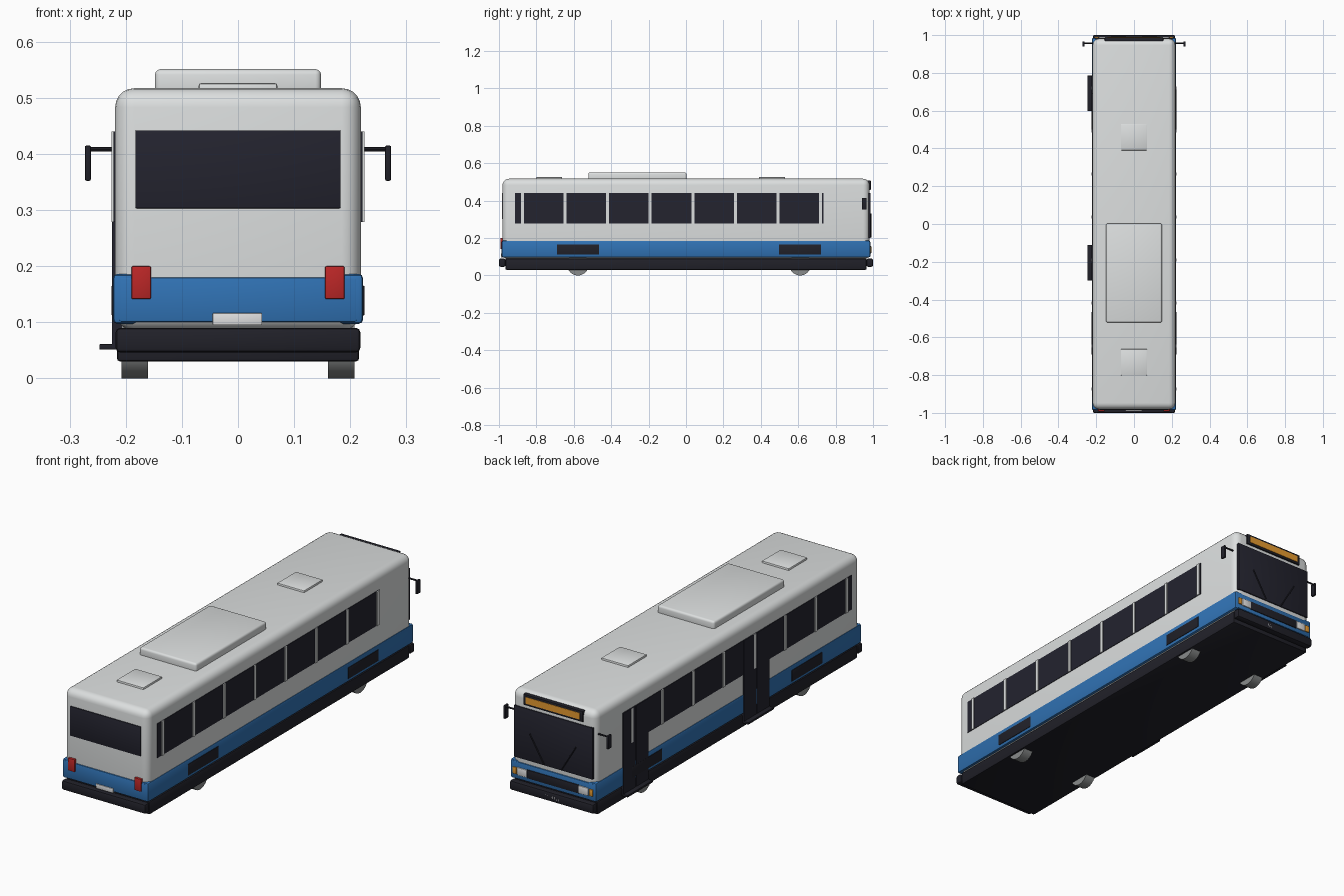
import bpy, bmesh, math
from mathutils import Vector, Matrix

cube = bpy.data.objects.get("Cube")
if cube:
    bpy.data.objects.remove(cube, do_unlink=True)


def material(name, r, g, b):
    m = bpy.data.materials.new(name)
    m.use_nodes = True
    m.diffuse_color = (r, g, b, 1)
    m.node_tree.nodes["Principled BSDF"].inputs["Base Color"].default_value = (r, g, b, 1)
    return m


white = material("white paint", .72, .74, .74)
blue = material("blue paint", .03, .17, .46)
glass = material("dark glass", .017, .017, .028)
black = material("black trim", .015, .015, .022)
red = material("red lens", .5, .02, .02)
amber = material("amber lens", .8, .33, .03)
silver = material("pale lamp", .75, .75, .75)
grey = material("wheel grey", .25, .26, .26)


def finish(name, bm, mat):
    mesh = bpy.data.meshes.new(name)
    bm.to_mesh(mesh)
    bm.free()
    mesh.materials.append(mat)
    ob = bpy.data.objects.new(name, mesh)
    bpy.context.collection.objects.link(ob)
    bpy.ops.object.select_all(action='DESELECT')
    ob.select_set(True)
    bpy.context.view_layer.objects.active = ob
    bpy.ops.object.shade_smooth_by_angle(angle=math.radians(35))
    return ob


def box(name, mat, xs, ys, zs, bevel=0, segments=2):
    """Box between the given limits, with optional rounded edges."""
    bm = bmesh.new()
    lo, hi = Vector((xs[0], ys[0], zs[0])), Vector((xs[1], ys[1], zs[1]))
    place = Matrix.Translation((lo + hi) / 2) @ Matrix.Diagonal((hi - lo).to_4d())
    bmesh.ops.create_cube(bm, size=1, matrix=place)
    if bevel:
        bmesh.ops.bevel(bm, geom=bm.edges[:], offset=bevel, segments=segments,
                        profile=.5, affect='EDGES')
    return finish(name, bm, mat)


def span(side, a, b):
    """Limits a..b mirrored to the chosen side."""
    return sorted((side * a, side * b))


def rod(name, mat, a, b, radius, sides=8):
    a, b = Vector(a), Vector(b)
    bm = bmesh.new()
    turn = (b - a).to_track_quat('Z', 'Y').to_matrix().to_4x4()
    bmesh.ops.create_cone(bm, cap_ends=True, segments=sides, radius1=radius, radius2=radius,
                          depth=(b - a).length, matrix=Matrix.Translation((a + b) / 2) @ turn)
    return finish(name, bm, mat)


# Shell, skirt and bumpers
box("body_shell", white, (-.219, .219), (-.981, .981), (.085, .517), .034, 5)
box("lower_skirt", black, (-.216, .216), (-.965, .965), (.03, .09), .006)
for end, label in ((-1, "rear"), (1, "nose")):
    box(label + "_bumper", black, (-.218, .218), span(end, .965, 1), (.046, .09), .008)
    box(label + "_blue_panel", blue, (-.212, .212), span(end, .95, .986), (.1, .18), .004)

# Roof equipment
box("roof_unit", white, (-.148, .148), (-.522, .003), (.5, .551), .01, 3)
for y in (-.732, .46):
    box("roof_hatch", white, (-.07, .07), (y - .07, y + .07), (.5, .526), .004)

# Sides
pitch = .2278
for side in (-1, 1):
    box("side_blue_band", blue, span(side, .18, .223), (-.985, .985), (.097, .186), .008)
    box("side_windows", glass, span(side, .212, .2215), (-.915, .735), (.279, .44))
    for i in range(8):
        y = .72 - i * pitch
        box("window_pillar", white, span(side, .212, .2255), (y - .008, y + .008), (.279, .44))
    for y in (-.578, .61):
        box("wheel_arch_panel", black, span(side, .21, .2255), (y - .113, y + .113),
            (.112, .165), .002)
        rod("wheel", grey, (side * .16, y, .058), (side * .208, y, .058), .058, 32)

# Doors with steps on one side
for y0, y1 in ((.598, .785), (-.3, -.11)):
    mid = (y0 + y1) / 2
    for a, b in ((y0, mid - .002), (mid + .002, y1)):
        box("door_leaf", glass, (-.2245, -.2), (a, b), (.055, .44))
    box("door_step", black, (-.247, -.2), (y0, y1), (.051, .061), .002)

# Rear end
box("rear_window", glass, (-.183, .183), (-.985, -.97), (.303, .442), .002)
box("rear_plate", silver, (-.045, .043), (-.99, -.97), (.095, .116), .001)
for side in (-1, 1):
    box("tail_light", red, span(side, .155, .19), (-.992, -.97), (.141, .2), .003)

# Driving end
box("windscreen", glass, (-.205, .205), (.97, .986), (.2, .442), .002)
box("sign_box", black, (-.155, .155), (.95, .988), (.457, .508), .003)
box("sign_display", amber, (-.14, .14), (.98, .99), (.467, .498))
box("grille", black, (-.135, .135), (.97, .99), (.118, .158), .002)
box("nose_plate", silver, (-.045, .045), (.99, 1), (.057, .08), .001)
for side in (-1, 1):
    box("headlight", silver, span(side, .135, .185), (.97, .991), (.12, .156), .002)
    box("turn_signal", amber, span(side, .188, .208), (.97, .991), (.122, .154), .002)
    rod("wiper", black, (side * .045, .989, .205), (side * .12, .989, .33), .003)
    rod("mirror_arm", black, (side * .21, .958, .408), (side * .268, .958, .408), .004)
    box("mirror_head", black, span(side, .262, .273), (.94, .966), (.352, .415), .003)
